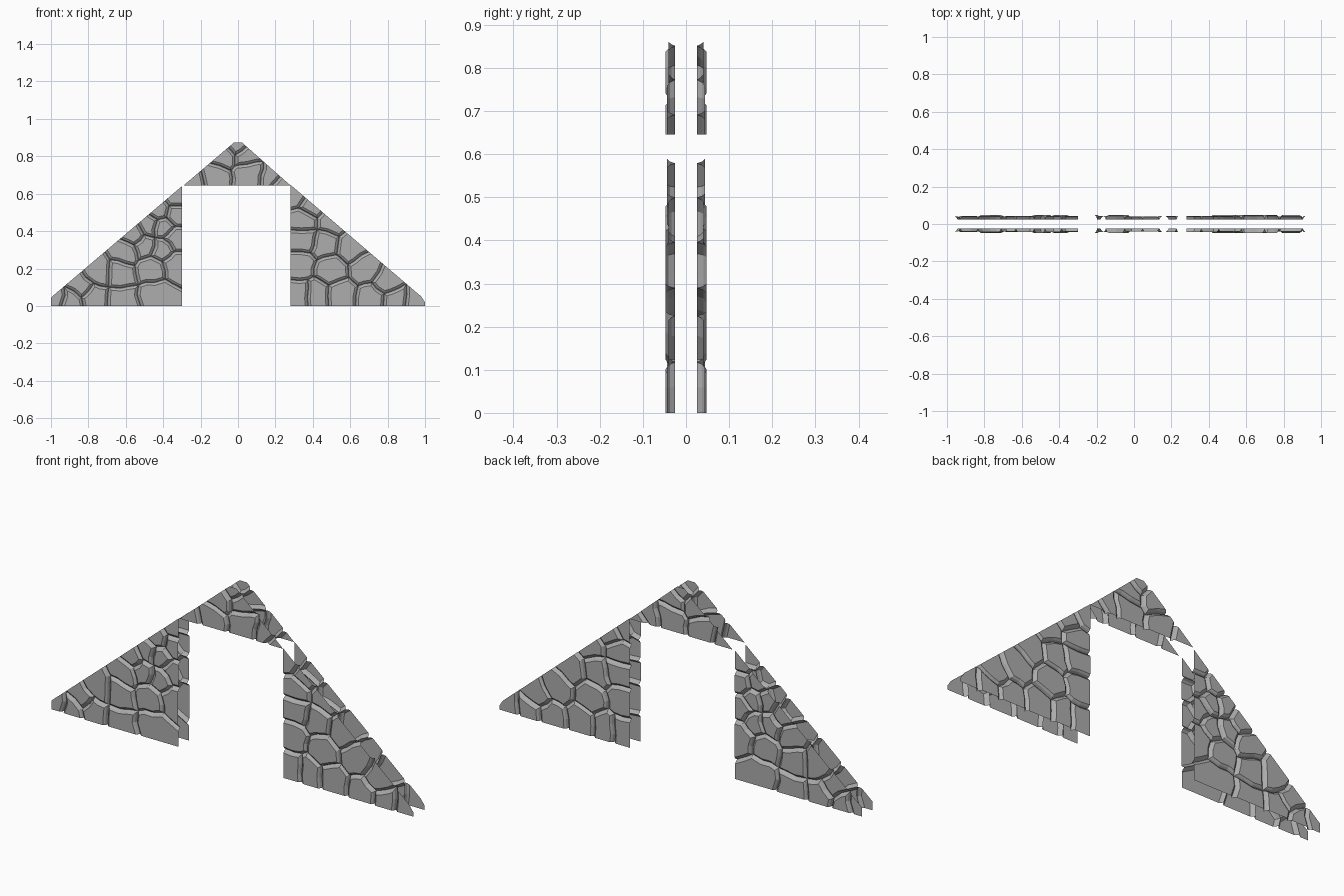
import bpy, bmesh, random
from mathutils import Vector, noise
from mathutils.geometry import intersect_point_line, intersect_line_line_2d

random.seed(4)
if "Cube" in bpy.data.objects:
    bpy.data.objects.remove(bpy.data.objects["Cube"], do_unlink=True)

stone = bpy.data.materials.new("grey_stone")
stone.use_nodes = True
GREY = (0.42, 0.42, 0.42, 1)
stone.diffuse_color = GREY
stone.node_tree.nodes["Principled BSDF"].inputs["Base Color"].default_value = GREY

BACK = 0.025          # depth of the joints
SNAP = 0.03           # shortest stone edge


def clip(poly, point, normal):
    """Keep the part of a polygon behind a line."""
    out = []
    for i, a in enumerate(poly):
        b = poly[(i + 1) % len(poly)]
        da, db = (a - point).dot(normal), (b - point).dot(normal)
        if da <= 0:
            out.append(a)
        if da * db < 0:
            out.append(a.lerp(b, da / (da - db)))
    return out


def on_outline(p, outline):
    for i, a in enumerate(outline):
        near, t = intersect_point_line(p, outline[i - 1], a)
        if -0.001 <= t <= 1.001 and (near.to_2d() - p).length < 0.0005:
            return True
    return False


def snap_nodes(cells, outline):
    """Join nearby corners so that neighbouring stones keep shared edges."""
    nodes = list(outline)
    corners = [p for c in cells for p in c]
    corners.sort(key=lambda p: not on_outline(p, outline))
    for p in corners:
        if all((p - n).length > SNAP for n in nodes):
            nodes.append(p)
    result = []
    for cell in cells:
        loop = []
        for p in cell:
            n = min(nodes, key=lambda q: (q - p).length)
            if n not in loop:
                loop.append(n)
        result.append(loop)
    return result


def wobble(cell, outline):
    """Bend the joints, leaving the cut outline straight."""
    loop = []
    for i, a in enumerate(cell):
        b = cell[(i + 1) % len(cell)]
        loop.append(a)
        if on_outline((a + b) / 2, outline):
            continue
        parts = max(1, round((b - a).length / 0.05))
        for k in range(1, parts):
            p = a.lerp(b, k / parts)
            shift = noise.noise_vector((p.x * 9, p.y * 9, 0.5))
            loop.append(p + shift.to_2d() * 0.022)
    return loop


def inset(loop, outline, dist):
    """Move joint edges inwards; edges on the outline stay."""
    lines = []
    for i, a in enumerate(loop):
        b = loop[(i + 1) % len(loop)]
        d = (b - a).normalized()
        step = 0 if on_outline((a + b) / 2, outline) else dist
        lines.append((a, d, Vector((-d.y, d.x)) * step))
    out = []
    for i, (p, d, n) in enumerate(lines):
        q, e, m = lines[i - 1]
        cross = e.x * d.y - e.y * d.x
        if abs(cross) < 0.1:
            out.append(p + (n if n.length > m.length else m))
            continue
        gap = (p + n) - (q + m)
        hit = q + m + e * ((gap.x * d.y - gap.y * d.x) / cross)
        move = hit - p
        if move.length > dist * 2:
            move = move.normalized() * dist * 2
        out.append(p + move)
    return out


def stone_panel(name, outline, seeds):
    outline = [Vector(p) for p in outline]
    seeds = [Vector(s) for s in seeds]
    cells = []
    for s in seeds:
        cell = outline
        for t in seeds:
            if t is not s:
                cell = clip(cell, (s + t) / 2, (t - s).normalized())
        cells.append(cell)
    bm = bmesh.new()
    for cell in snap_nodes(cells, outline):
        if len(cell) < 3:
            continue
        loop = wobble(cell, outline)
        top = random.choice((0.041, 0.044, 0.047))
        # joint floor, steep wall, chamfered rim
        rings = []
        for dist, depth in ((0, BACK), (0.006, top - 0.007), (0.015, top)):
            pts = inset(loop, outline, dist) if dist else loop
            rings.append([bm.verts.new((p.x, -depth, p.y)) for p in pts])
        for low, high in zip(rings, rings[1:]):
            for i in range(len(loop)):
                j = (i + 1) % len(loop)
                mid = (loop[i] + loop[j]) / 2
                if not on_outline(mid, outline):
                    bm.faces.new((low[i], low[j], high[j], high[i]))
        bm.faces.new(rings[-1])
    mesh = bpy.data.meshes.new(name)
    bm.to_mesh(mesh)
    bm.free()
    mesh.materials.append(stone)
    obj = bpy.data.objects.new(name, mesh)
    bpy.context.collection.objects.link(obj)
    # matching skin on the back of the wall
    mirror = obj.modifiers.new("back_skin", "MIRROR")
    mirror.use_axis = (False, True, False)
    mirror.use_mirror_merge = False


# Wall right of the doorway
stone_panel("right_wall",
            [(-1, 0), (-.3, 0), (-.3, .64), (-1, .045)],
            [(-.98, .03), (-.9, .02), (-.84, .11), (-.77, .05), (-.62, .04),
             (-.76, .19), (-.63, .17), (-.43, .06), (-.6, .29), (-.46, .2),
             (-.34, .22), (-.5, .32), (-.56, .38), (-.41, .3), (-.34, .36),
             (-.47, .43), (-.4, .42), (-.42, .51), (-.33, .49), (-.33, .58)])

# Wall left of the doorway
stone_panel("left_wall",
            [(.28, 0), (1, 0), (1, .02), (.98, .05), (.28, .648)],
            [(.33, .06), (.42, .06), (.55, .06), (.33, .22), (.5, .19),
             (.46, .33), (.34, .35), (.35, .45), (.5, .45), (.4, .54),
             (.31, .6), (.61, .31), (.68, .2), (.72, .04), (.8, .13),
             (.84, .03), (.95, .03)])

# Gable over the doorway
stone_panel("gable",
            [(-.29, .645), (.28, .645), (.02, .875), (-.02, .875)],
            [(-.25, .66), (-.12, .69), (-.08, .8), (0, .87), (.05, .8),
             (.05, .7), (.19, .7), (.24, .655)])
